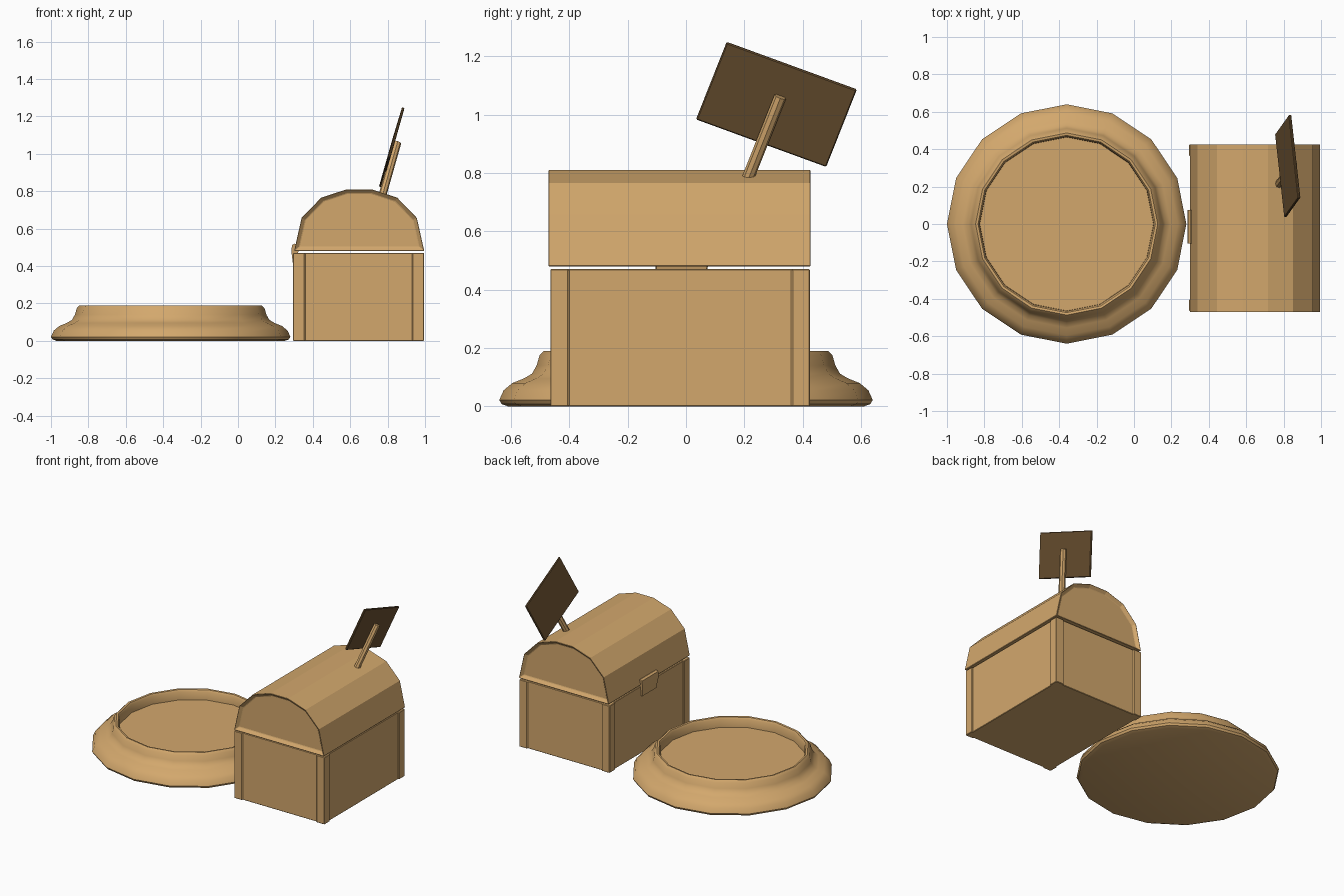
import bpy, bmesh, math
from mathutils import Vector, Matrix

if "Cube" in bpy.data.objects:
    bpy.data.objects.remove(bpy.data.objects["Cube"])


def material(name, rgb):
    m = bpy.data.materials.new(name)
    m.diffuse_color = (*rgb, 1)
    m.use_nodes = True
    m.node_tree.nodes["Principled BSDF"].inputs["Base Color"].default_value = m.diffuse_color
    return m


WOOD = material("light_wood", (0.65, 0.39, 0.152))
DARK = material("dark_wood", (0.145, 0.082, 0.03))


def finish(bm, name, mat, bevel=0.0, smooth=None):
    bmesh.ops.recalc_face_normals(bm, faces=bm.faces)
    me = bpy.data.meshes.new(name)
    bm.to_mesh(me)
    bm.free()
    me.materials.append(mat)
    ob = bpy.data.objects.new(name, me)
    bpy.context.collection.objects.link(ob)
    if bevel:
        b = ob.modifiers.new("bevel", 'BEVEL')
        b.width, b.segments, b.limit_method = bevel, 1, 'ANGLE'
        b.angle_limit = math.radians(40)
    if smooth:
        bpy.ops.object.select_all(action='DESELECT')
        bpy.context.view_layer.objects.active = ob
        ob.select_set(True)
        bpy.ops.object.shade_smooth_by_angle(angle=math.radians(smooth))
    return ob


def prism(points, offset):
    """Extrude a closed outline of 3D points along offset; returns bmesh and both caps."""
    bm = bmesh.new()
    a = [bm.verts.new(p) for p in points]
    b = [bm.verts.new(Vector(p) + Vector(offset)) for p in points]
    n = len(a)
    for i in range(n):
        j = (i + 1) % n
        bm.faces.new((a[i], a[j], b[j], b[i]))
    caps = [bm.faces.new(a[::-1]), bm.faces.new(b)]
    bmesh.ops.recalc_face_normals(bm, faces=bm.faces)
    return bm, caps


# Round tray: 16-sided lathe with flared foot and raised rim
PROFILE = [(0.61, 0.0), (0.632, 0.008), (0.64, 0.022), (0.625, 0.055), (0.595, 0.08),
           (0.555, 0.096), (0.528, 0.112), (0.512, 0.14), (0.502, 0.175), (0.487, 0.19),
           (0.474, 0.188), (0.466, 0.175), (0.464, 0.12)]
SIDES = 16
bm = bmesh.new()
rings = [[bm.verts.new((-0.36 + r * math.cos(2 * math.pi * i / SIDES),
                        r * math.sin(2 * math.pi * i / SIDES), z)) for i in range(SIDES)]
         for r, z in PROFILE]
for lo, hi in zip(rings, rings[1:]):
    for i in range(SIDES):
        j = (i + 1) % SIDES
        bm.faces.new((lo[i], lo[j], hi[j], hi[i]))
bm.faces.new(rings[0][::-1])
bm.faces.new(rings[-1])
finish(bm, "round_tray", WOOD, smooth=35)

# Chest body: outline with square corner posts and slightly recessed walls
CX, CY, HX, HY, POST, STEP = 0.645, -0.02, 0.35, 0.445, 0.062, 0.008
corner = [(POST, STEP), (POST, 0), (0, 0), (0, POST), (STEP, POST)]
outline = []
for sx, sy in ((-1, -1), (-1, 1), (1, 1), (1, -1)):
    pts = corner if sx * sy > 0 else corner[::-1]
    outline += [(CX + sx * (HX - px), CY + sy * (HY - py), 0) for px, py in pts]
bm, _ = prism(outline, (0, 0, 0.47))
finish(bm, "chest_body", WOOD, bevel=0.003)

# Arched lid with a framed recess at each end
half = [(0.348, 0.48), (0.308, 0.658), (0.203, 0.766), (0.068, 0.81)]
arch = half + [(-x, z) for x, z in half[::-1]]
bm, caps = prism([(0.648 + x, -0.473, z) for x, z in arch], (0, 0.901, 0))
for cap in caps:
    bmesh.ops.inset_region(bm, faces=[cap], thickness=0.022, depth=0, use_even_offset=True)
    bmesh.ops.translate(bm, verts=cap.verts, vec=(0, -0.02 * math.copysign(1, cap.normal.y), 0))
finish(bm, "chest_lid", WOOD, bevel=0.003)

# Latch plate on the left side of the chest
latch = [(0.305, 0.40), (0.295, 0.40), (0.285, 0.48), (0.289, 0.512), (0.302, 0.52), (0.33, 0.51)]
bm, _ = prism([(x, -0.105, z) for x, z in latch], (0, 0.18, 0))
for v in bm.verts:
    if v.co.z < 0.45:
        v.co.y += math.copysign(0.012, -0.015 - v.co.y)
finish(bm, "latch", WOOD)

# Tilted sign board: local frame from its up and width directions
up = Vector((0.075, 0.105, 0.265)).normalized()
side = Vector((-0.05, 0.445, -0.165))
side = (side - side.dot(up) * up).normalized()
nrm = side.cross(up)
frame = Matrix((side, up, nrm)).transposed().to_4x4()
centre = Vector((0.822, 0.31, 1.035))
bm = bmesh.new()
bmesh.ops.create_cube(bm, size=1, matrix=Matrix.Translation(centre) @ frame
                      @ Matrix.Diagonal((0.477, 0.294, 0.014, 1)))
finish(bm, "sign_board", DARK, bevel=0.004)

# Stake holding the board, running behind it into the lid
bottom, top = Vector((0.771, 0.212, 0.755)), Vector((0.848, 0.314, 1.065))
bm = bmesh.new()
bmesh.ops.create_cone(bm, cap_ends=True, segments=8, radius1=0.021, radius2=0.021,
                      depth=(top - bottom).length,
                      matrix=Matrix.Translation((top + bottom) / 2)
                      @ Matrix((side, nrm, -up)).transposed().to_4x4())
finish(bm, "sign_stake", WOOD)
